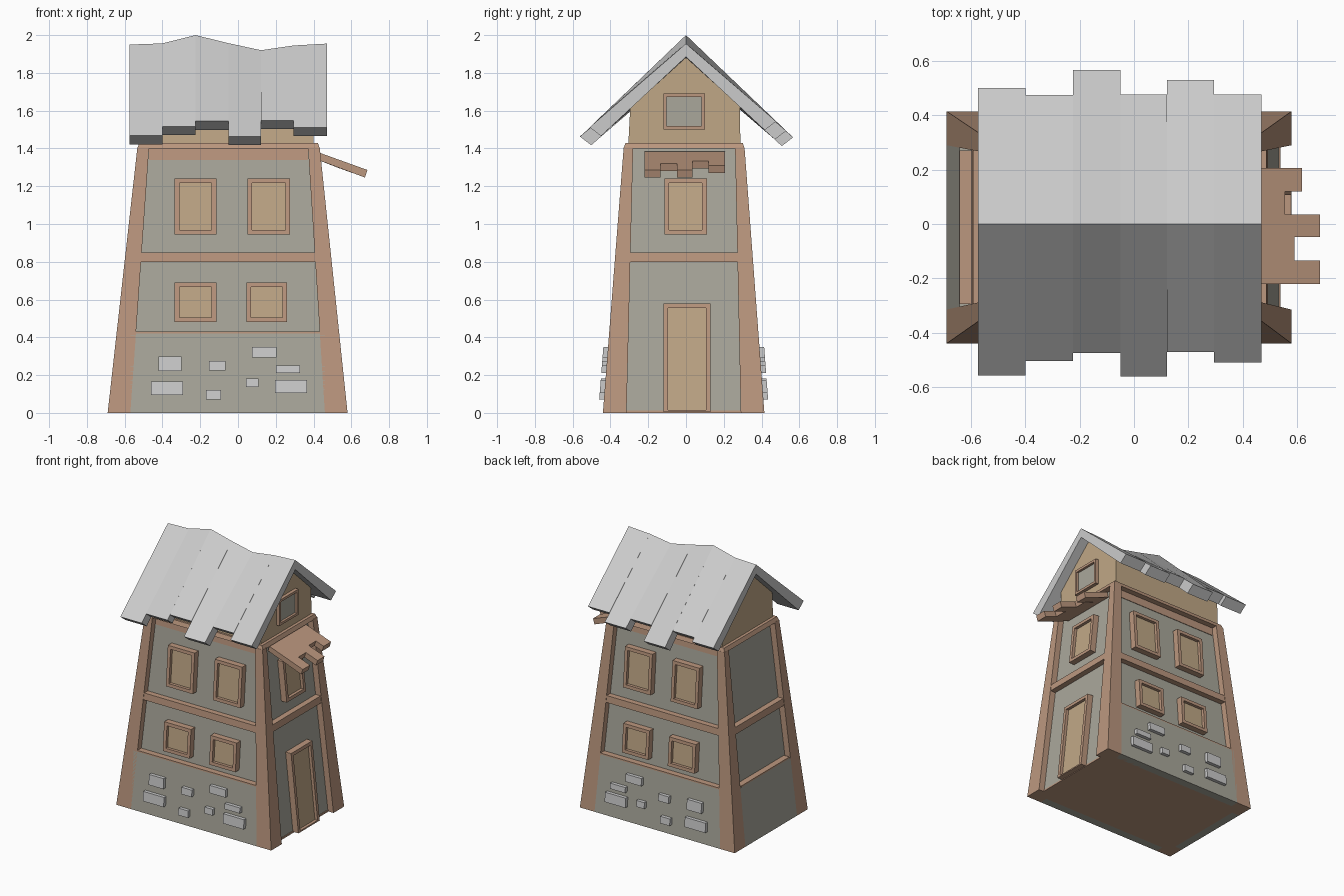
import bpy, bmesh

if "Cube" in bpy.data.objects:
    bpy.data.objects.remove(bpy.data.objects["Cube"])


def material(name, rgb):
    m = bpy.data.materials.new(name)
    m.diffuse_color = (*rgb, 1)
    m.use_nodes = True
    m.node_tree.nodes["Principled BSDF"].inputs["Base Color"].default_value = m.diffuse_color
    return m


WOOD = material("wood", (0.50, 0.31, 0.21))
PLASTER = material("plaster", (0.40, 0.39, 0.33))
TAN = material("tan", (0.53, 0.39, 0.24))


def mesh(name, verts, faces, mat=None):
    me = bpy.data.meshes.new(name)
    bm = bmesh.new()
    vs = [bm.verts.new(v) for v in verts]
    for f in faces:
        bm.faces.new([vs[i] for i in f])
    bmesh.ops.recalc_face_normals(bm, faces=bm.faces)
    bm.to_mesh(me)
    bm.free()
    ob = bpy.data.objects.new(name, me)
    bpy.context.collection.objects.link(ob)
    if mat:
        me.materials.append(mat)
    return ob


def loft(name, a, b, mat=None):
    """Solid between two matching loops of points."""
    n = len(a)
    faces = [tuple(range(n)), tuple(range(n, 2 * n))]
    faces += [(i, (i + 1) % n, (i + 1) % n + n, i + n) for i in range(n)]
    return mesh(name, a + b, faces, mat)


# Tapered tower envelope: left, right, front, back at height z
H = 1.43


def lerp(a, b, t):
    return a + (b - a) * t


def envelope(z):
    t = z / H
    return (lerp(-.69, -.53, t), lerp(.58, .43, t),
            lerp(-.44, -.328, t), lerp(.415, .308, t))


def ring(z, inset=0):
    x0, x1, y0, y1 = envelope(z)
    x0, x1, y0, y1 = x0 + inset, x1 - inset, y0 + inset, y1 - inset
    return [(x0, y0, z), (x1, y0, z), (x1, y1, z), (x0, y1, z)]


def on_side(side, u, z, inset):
    x0, x1, y0, y1 = envelope(z)
    return {"front": (u, y0 + inset, z), "back": (u, y1 - inset, z),
            "right": (x1 - inset, u, z), "left": (x0 + inset, u, z)}[side]


def slab(name, side, u0, u1, z0, z1, outer, inner, mat=None):
    """Block lying on a sloped tower side, between two inset depths."""
    loops = [[on_side(side, u, z, d) for u, z in
              ((u0, z0), (u1, z0), (u1, z1), (u0, z1))] for d in (outer, inner)]
    return loft(name, *loops, mat)


def framed(name, side, u0, u1, z0, z1, depth=0.0, back=.06, w=.024,
           pane=TAN, sill=True):
    o, i = depth, back
    slab(name + "_jamb", side, u0, u0 + w, z0, z1, o, i, WOOD)
    slab(name + "_jamb", side, u1 - w, u1, z0, z1, o, i, WOOD)
    slab(name + "_head", side, u0 + w, u1 - w, z1 - w, z1, o, i, WOOD)
    s = w if sill else .01
    slab(name + "_sill", side, u0 + w, u1 - w, z0, z0 + s, o, i, WOOD)
    slab(name + "_pane", side, u0 + w, u1 - w, z0 + s, z1 - w, o + .022, i, pane)


# Recessed walls and horizontal timber bands
loft("wall_core", ring(.01, .045), ring(1.42, .045), PLASTER)
loft("floor_plate", ring(0, .04), ring(.012, .04), WOOD)
loft("middle_beam", ring(.80, .003), ring(.85, .003), WOOD)
loft("top_beam", ring(1.40), ring(H, .008), WOOD)

# Corner posts
for cx in (0, 1):
    for cy in (0, 1):
        loops = []
        for z, wx, wy in ((0, .12, .125), (1.405, .062, .05)):
            x0, x1, y0, y1 = envelope(z)
            xa, xb = (x1 - wx, x1) if cx else (x0, x0 + wx)
            ya, yb = (y1 - wy, y1) if cy else (y0, y0 + wy)
            loops.append([(xa, ya, z), (xb, ya, z), (xb, yb, z), (xa, yb, z)])
        loft("corner_post", *loops, WOOD)

# Flush lower walls with timber ledge, on all sides but the door side
for side, a, b in (("front", -.57, .46), ("back", -.57, .46), ("left", -.315, .29)):
    slab("lower_wall", side, a, b, 0, .42, 0, .06, PLASTER)
    slab("ledge", side, a + .02, b - .02, .42, .43, 0, .06, WOOD)

# Windows, upper trim and stones on front and back
STONES = [(-.36, .26, .12, .075), (-.375, .13, .17, .07), (-.11, .25, .085, .05),
          (-.13, .095, .08, .05), (.14, .32, .13, .055), (.265, .23, .125, .04),
          (.28, .14, .17, .07), (.075, .16, .065, .045)]
for side in ("front", "back"):
    framed("upper_window", side, -.335, -.115, .945, 1.24)
    framed("upper_window", side, .05, .275, .945, 1.24)
    framed("lower_window", side, -.335, -.115, .48, .69)
    framed("lower_window", side, .045, .26, .48, .69)
    slab("upper_trim", side, -.47, .37, 1.34, 1.40, .041, .06, WOOD)
    for u, z, w, h in STONES:
        slab("stone", side, u - w / 2, u + w / 2, z - h / 2, z + h / 2, -.025, .02)

# Door side
framed("side_window", "right", -.115, .11, .945, 1.24)
framed("door", "right", -.12, .13, .005, .58, sill=False)

# Attic block with gable ends
gable = [(-.305, 1.43), (.288, 1.43), (.285, 1.62), (0, 1.885), (-.295, 1.62)]
loft("attic", [(-.50, y, z) for y, z in gable], [(.40, y, z) for y, z in gable], TAN)


def attic_part(name, y0, y1, z0, z1, x, mat):
    q = [(y0, z0), (y1, z0), (y1, z1), (y0, z1)]
    loft(name, [(.38, y, z) for y, z in q], [(x, y, z) for y, z in q], mat)


for a, b in ((-.12, -.102), (.082, .10)):
    attic_part("attic_window_jamb", a, b, 1.50, 1.69, .425, WOOD)
for a, b in ((1.50, 1.518), (1.672, 1.69)):
    attic_part("attic_window_rail", -.102, .082, a, b, .425, WOOD)
attic_part("attic_window_pane", -.102, .082, 1.518, 1.672, .408, PLASTER)

# Roof strips with uneven ridge and eaves
edges = [-.575, -.40, -.225, -.05, .122, .295, .47]
ridge = [1.95, 1.956, 2.0, 1.957, 1.92, 1.945, 1.955]
eaves = {-1: [.557, .505, .475, .562, .472, .51],
         1: [.50, .475, .567, .477, .53, .477]}
for s, lengths in eaves.items():
    for i, y in enumerate(lengths):
        z = 1.465 + (.56 - y) * .94
        loops = [[(edges[k], 0, ridge[k]), (edges[k], s * y, z),
                  (edges[k], s * (y - .06), z - .046),
                  (edges[k], 0, ridge[k] - .07)] for k in (i, i + 1)]
        loft("roof_strip", *loops)

# Awning of uneven planks over the side window
planks = [(-.22, -.135, .685), (-.135, -.047, .59), (-.047, .035, .685),
          (.035, .12, .555), (.12, .207, .618)]
for y0, y1, xe in planks:
    def prof(y):
        zt = 1.385 - (xe - .41) * .36
        return [(.41, y, 1.385), (xe, y, zt), (xe - .013, y, zt - .04), (.40, y, 1.348)]
    loft("awning_plank", prof(y0), prof(y1), WOOD)
